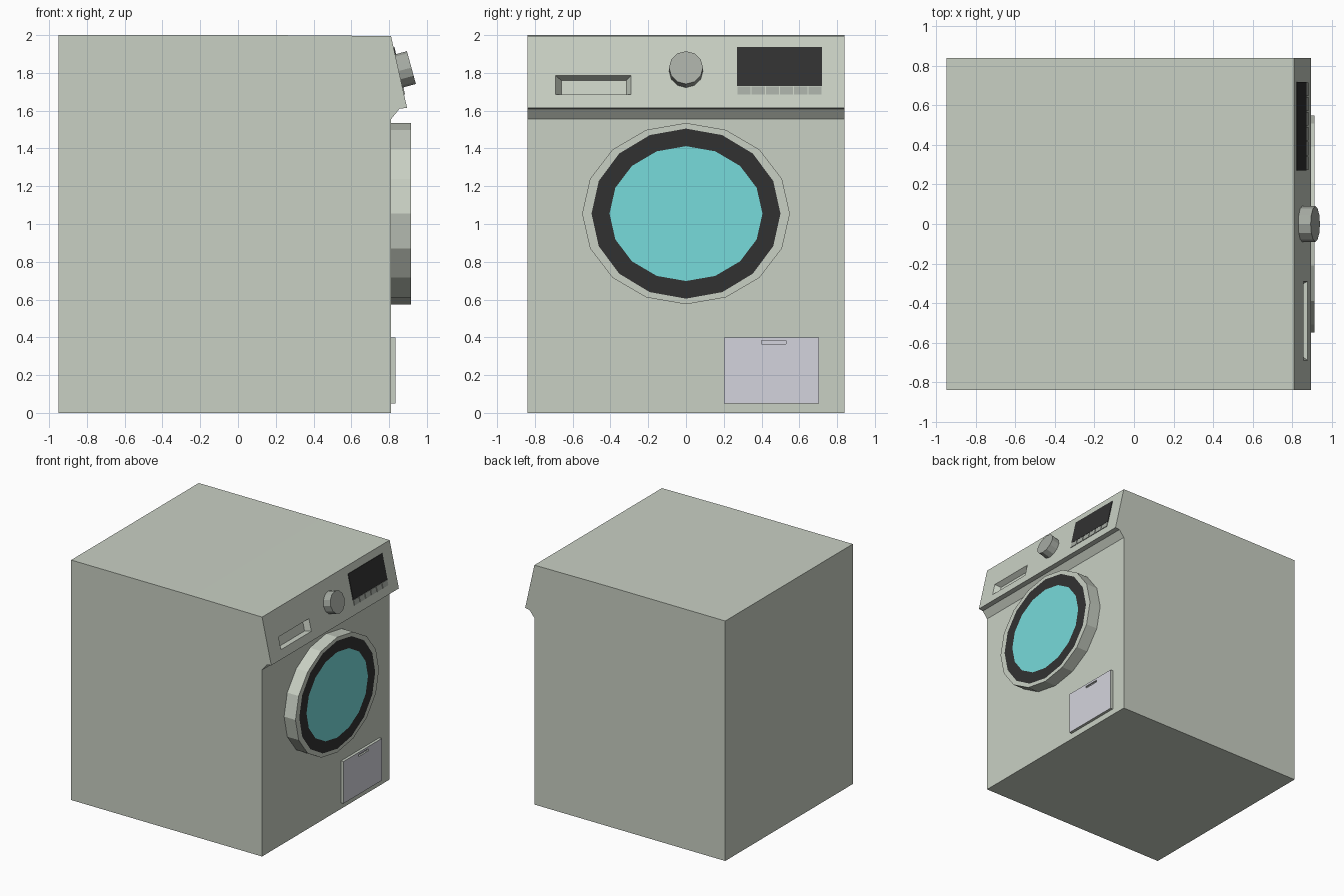
import bpy, bmesh, math
from mathutils import Matrix, Vector

cube = bpy.data.objects.get("Cube")
if cube:
    bpy.data.objects.remove(cube, do_unlink=True)


def material(name, *rgb):
    lin = [((c / 255 + 0.055) / 1.055) ** 2.4 for c in rgb] + [1]
    m = bpy.data.materials.new(name)
    m.use_nodes = True
    m.diffuse_color = lin
    m.node_tree.nodes["Principled BSDF"].inputs["Base Color"].default_value = lin
    return m


ENAMEL = material("pale grey enamel", 201, 208, 196)
BLACK = material("black plastic", 49, 49, 49)
GLASS = material("aqua glass", 119, 219, 219)
GREY = material("grey plastic", 166, 171, 163)
LILAC = material("pale lilac plastic", 212, 212, 221)


def finish(name, bm, *mats):
    bmesh.ops.recalc_face_normals(bm, faces=bm.faces[:])
    mesh = bpy.data.meshes.new(name)
    bm.to_mesh(mesh)
    bm.free()
    for m in mats:
        mesh.materials.append(m)
    ob = bpy.data.objects.new(name, mesh)
    bpy.context.collection.objects.link(ob)
    return ob


def loft(name, loops, *mats):
    """Skin a list of equal-length loops and cap both ends."""
    bm = bmesh.new()
    rows = [[bm.verts.new(p) for p in loop] for loop in loops]
    n = len(rows[0])
    for i, (a, b) in enumerate(zip(rows, rows[1:])):
        for k in range(n):
            j = (k + 1) % n
            bm.faces.new((a[k], a[j], b[j], b[k])).material_index = min(max(i - 1, 0), len(mats) - 1) if mats else 0
    bm.faces.new(rows[0])
    bm.faces.new(rows[-1]).material_index = max(len(mats) - 1, 0)
    return finish(name, bm, *mats)


def cut(ob, cutter):
    """Subtract the cutter for good, then discard it."""
    cutter.hide_render = True
    mod = ob.modifiers.new("recess", "BOOLEAN")
    mod.operation, mod.solver, mod.object = "DIFFERENCE", "EXACT", cutter
    graph = bpy.context.evaluated_depsgraph_get()
    mesh = bpy.data.meshes.new_from_object(ob.evaluated_get(graph))
    ob.modifiers.clear()
    ob.data = mesh
    bpy.data.objects.remove(cutter, do_unlink=True)


FRONT, HALF, TOP, LIP_X, LIP_Z = 0.81, 0.84, 1.995, 0.895, 1.615
SLOPE = (LIP_X - FRONT) / (TOP - LIP_Z)
NORMAL = Vector((1, 0, SLOPE)).normalized()


def panel_rect(y0, y1, z0, z1, depth=0.0):
    """Rectangle on the sloping control panel, pushed in along x."""
    return [Vector((FRONT + (TOP - z) * SLOPE - depth, y, z))
            for y, z in ((y0, z0), (y1, z0), (y1, z1), (y0, z1))]


def panel_plate(name, mat, *rect):
    base = panel_rect(*rect)
    return loft(name, [[p - NORMAL * 0.002 for p in base], [p + NORMAL * 0.005 for p in base]], mat)


# cabinet with overhanging control panel
profile = [(-0.95, 0), (FRONT, 0), (FRONT, 1.555), (0.855, 1.61), (LIP_X, LIP_Z),
           (FRONT, TOP), (0.17, 2), (-0.95, 2)]
cabinet = loft("cabinet", [[(x, y, z) for x, z in profile] for y in (-HALF, HALF)], ENAMEL)

# detergent drawer grip recess
mouth = panel_rect(-0.69, -0.29, 1.685, 1.785)
floor = panel_rect(-0.66, -0.315, 1.685, 1.76, 0.045)
outer = [m + (m - f) * 0.5 for m, f in zip(mouth, floor)]
cut(cabinet, loft("grip_cutter", [outer, floor]))

# display and button row
panel_plate("display", BLACK, 0.27, 0.72, 1.73, 1.935)
pitch = 0.45 / 6
for i in range(6):
    y = 0.27 + i * pitch
    panel_plate(f"button_{i + 1}", GREY, y + 0.003, y + pitch - 0.003, 1.685, 1.728)

# selector knob
bm = bmesh.new()
axis = Vector((0.965, 0, 0.262)).normalized()
place = Matrix.Translation((0.877, 0, 1.817)) @ axis.to_track_quat("Z", "Y").to_matrix().to_4x4()
bmesh.ops.create_cone(bm, cap_ends=True, segments=12, radius1=0.09, radius2=0.09, depth=0.085, matrix=place)
finish("selector_knob", bm, GREY)


# door: rim, black ring and glass in one skin
def door_ring(x, ry, rz):
    angles = [math.tau * k / 16 for k in range(16)]
    return [(x, ry * math.sin(a), 1.055 + rz * math.cos(a)) for a in angles]


loft("door", [door_ring(0.805, 0.55, 0.48), door_ring(0.915, 0.55, 0.48),
              door_ring(0.915, 0.5, 0.45), door_ring(0.915, 0.405, 0.357)],
     ENAMEL, BLACK, GLASS)

# filter hatch with finger slot
def box_loop(x, y0, y1, z0, z1):
    return [(x, y0, z0), (x, y1, z0), (x, y1, z1), (x, y0, z1)]


hatch = loft("filter_hatch", [box_loop(x, 0.2, 0.705, 0.05, 0.4) for x in (0.805, 0.833)], ENAMEL, LILAC)
cut(hatch, loft("slot_cutter", [box_loop(x, 0.4, 0.53, 0.365, 0.382) for x in (0.82, 0.85)]))
for face in hatch.data.polygons:
    face.material_index = int(face.normal.x > 0.9)
